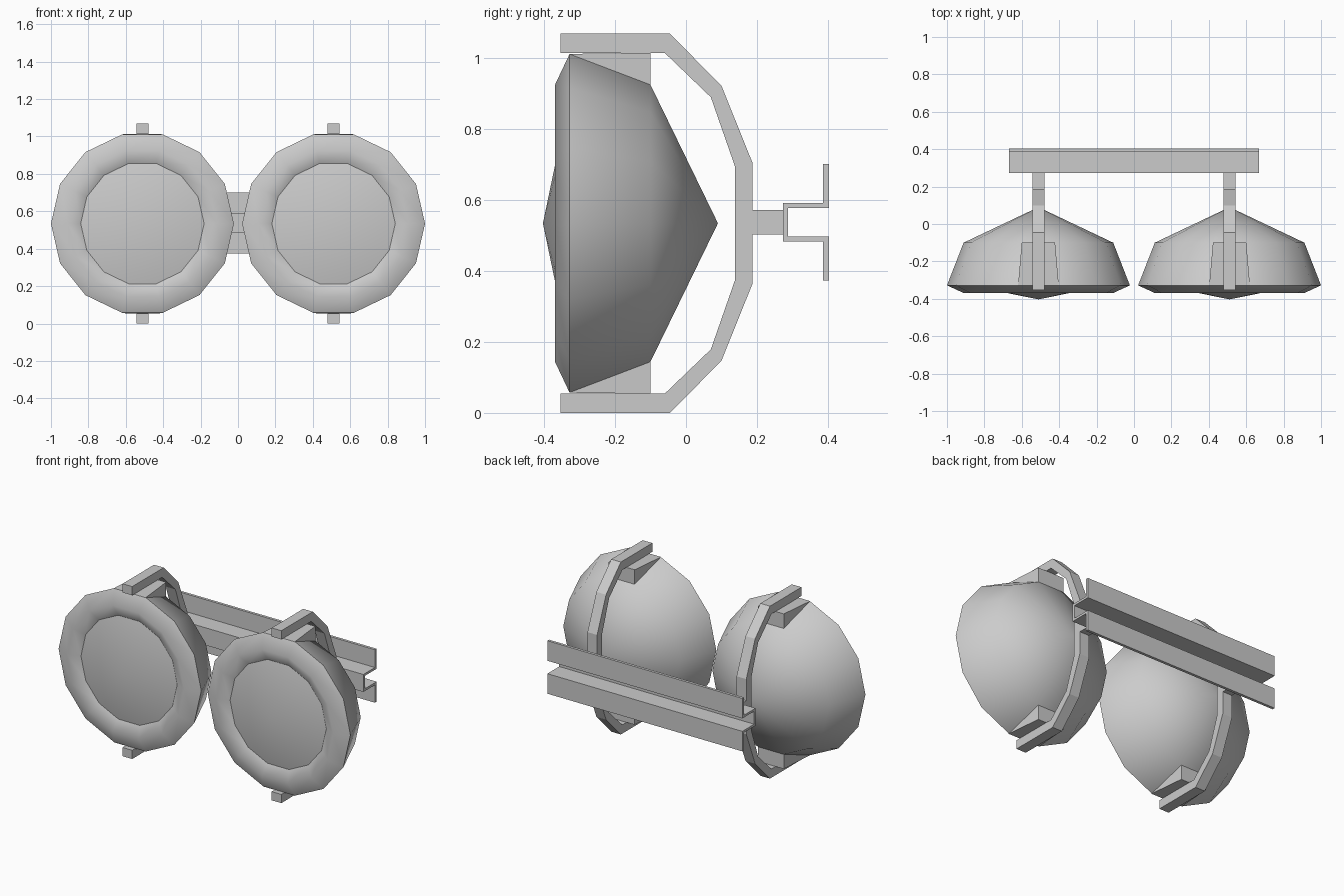
import bpy, bmesh, math

if "Cube" in bpy.data.objects:
    bpy.data.objects.remove(bpy.data.objects["Cube"])

SIDES = 14
CZ = 0.534          # height of the lamp centres
LAMP_X = 0.511


def finish(name, bm):
    bmesh.ops.recalc_face_normals(bm, faces=bm.faces)
    me = bpy.data.meshes.new(name)
    bm.to_mesh(me)
    bm.free()
    ob = bpy.data.objects.new(name, me)
    bpy.context.collection.objects.link(ob)
    return ob


def extrude_x(name, profile, x0, x1):
    """Extrude a closed (y, z) outline along x."""
    bm = bmesh.new()
    a = [bm.verts.new((x0, y, z)) for y, z in profile]
    b = [bm.verts.new((x1, y, z)) for y, z in profile]
    n = len(profile)
    bm.faces.new(a)
    bm.faces.new(b[::-1])
    for i in range(n):
        bm.faces.new((a[i], b[i], b[(i + 1) % n], a[(i + 1) % n]))
    return finish(name, bm)


def lathe_y(name, cx, back, rings, front, sharp):
    """Revolve (y, radius) rings about the y axis, closed by two tips."""
    bm = bmesh.new()
    loops = []
    for y, r in rings:
        loops.append([bm.verts.new((cx + r * math.cos(t), y, CZ + r * math.sin(t)))
                      for t in (2 * math.pi * i / SIDES for i in range(SIDES))])
    tip_b, tip_f = bm.verts.new((cx, back, CZ)), bm.verts.new((cx, front, CZ))
    for i in range(SIDES):
        j = (i + 1) % SIDES
        bm.faces.new((tip_b, loops[0][i], loops[0][j]))
        bm.faces.new((tip_f, loops[-1][j], loops[-1][i]))
        for p, q in zip(loops, loops[1:]):
            bm.faces.new((p[i], q[i], q[j], p[j]))
    for f in bm.faces:
        f.smooth = True
    for k in sharp:
        for i in range(SIDES):
            bm.edges.get((loops[k][i], loops[k][(i + 1) % SIDES])).smooth = False
    return finish(name, bm)


def mounting_wedge(name, cx, s):
    """Block filling the gap between the shell facet and the yoke arm."""
    bm = bmesh.new()
    pts = [(0.109, -0.33, 0.477), (0.089, -0.10, 0.480), (0.089, -0.10, 0.385)]
    l, r = ([bm.verts.new((cx + d * x, y, CZ + s * z)) for x, y, z in pts] for d in (-1, 1))
    bm.faces.new(l)
    bm.faces.new(r[::-1])
    for i in range(3):
        j = (i + 1) % 3
        bm.faces.new((l[i], r[i], r[j], l[j]))
    return finish(name, bm)


# Upper half of the yoke outline (y, height above lamp centre)
outer = [(-0.353, 0.534), (-0.045, 0.534), (0.10, 0.387), (0.187, 0.171)]
inner = [(0.138, 0.160), (0.070, 0.355), (-0.06, 0.480), (-0.353, 0.480)]


def flip(pts):
    return [(y, -z) for y, z in reversed(pts)]


yoke = [(y, CZ + z) for y, z in outer + flip(outer) + flip(inner) + inner]

for side, cx in (("left", -LAMP_X), ("right", LAMP_X)):
    # Lamp: back shell, rim and shallow conical lens
    lathe_y(f"lamp_{side}", cx, 0.09,
            [(-0.10, 0.40), (-0.328, 0.489), (-0.369, 0.40), (-0.336, 0.33)],
            -0.403, sharp=(1, 3))
    # Yoke bracket and stem
    extrude_x(f"yoke_{side}", yoke, cx - 0.033, cx + 0.033)
    extrude_x(f"stem_{side}", [(0.18, 0.502), (0.275, 0.502), (0.275, 0.572), (0.18, 0.572)],
              cx - 0.033, cx + 0.033)
    # Upper and lower pivots
    mounting_wedge(f"upper_mount_{side}", cx, 1)
    mounting_wedge(f"lower_mount_{side}", cx, -1)

# Hat-section rail, open at the back
T = 0.014
half = [(0.403, 0.054 - T), (0.403, 0.164), (0.386, 0.164), (0.386, 0.054), (0.273, 0.054)]
rail = [(0.273 + T, 0.054 - T)] + half
rail = [(y, CZ + 0.003 + z) for y, z in rail + flip(rail)]
extrude_x("mounting_rail", rail, -0.668, 0.668)
